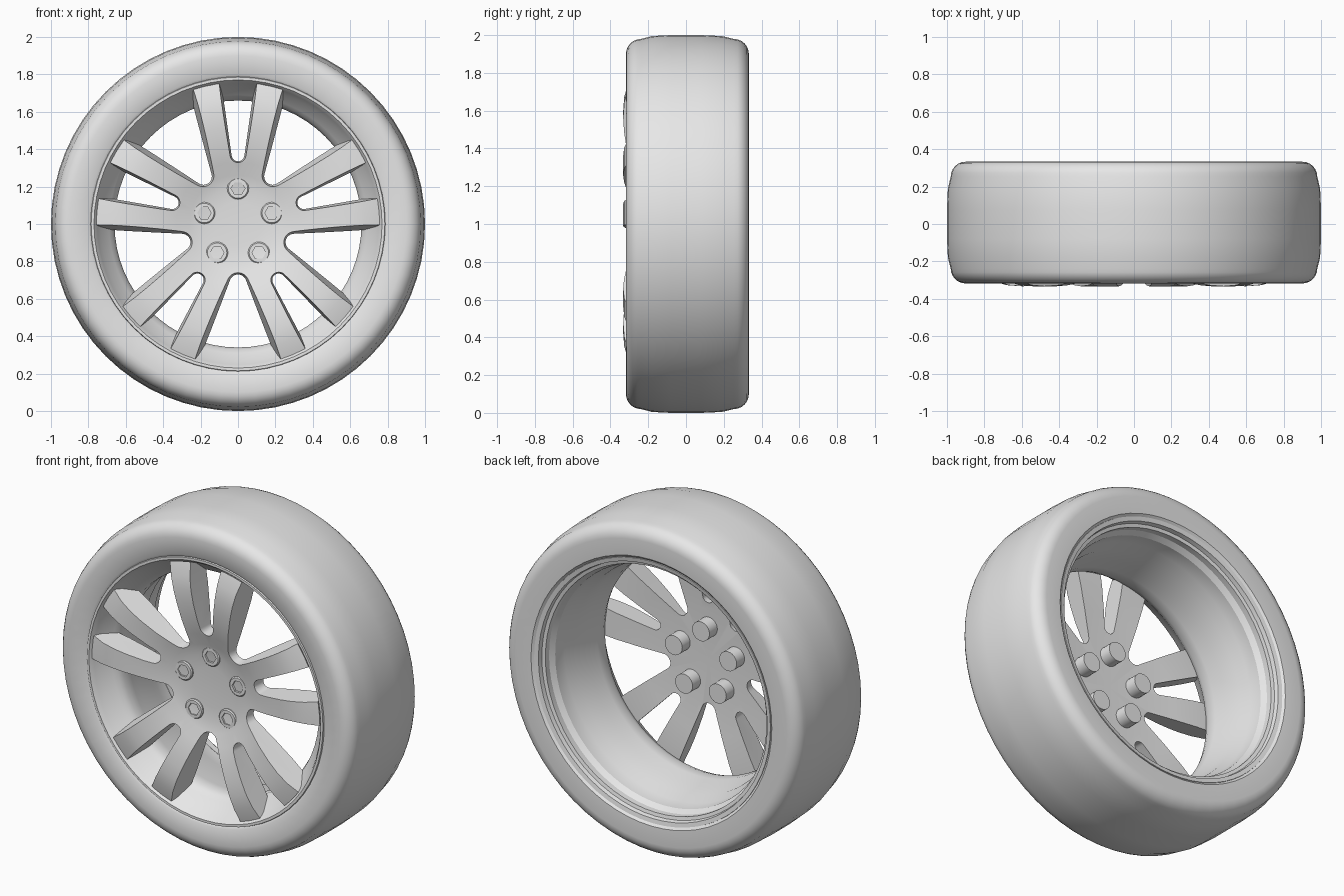
import bpy, bmesh
from math import sin, cos, pi, atan, radians

cube = bpy.data.objects.get("Cube")
if cube:
    bpy.data.objects.remove(cube, do_unlink=True)

GREY = (0.8, 0.8, 0.8, 1.0)
grey = bpy.data.materials.new("plain grey")
grey.use_nodes = True
grey.diffuse_color = GREY
grey.node_tree.nodes["Principled BSDF"].inputs["Base Color"].default_value = GREY


def finish(bm, name):
    """Turn a bmesh into an object with the grey material."""
    bmesh.ops.remove_doubles(bm, verts=bm.verts, dist=1e-5)
    bmesh.ops.recalc_face_normals(bm, faces=bm.faces)
    mesh = bpy.data.meshes.new(name)
    bm.to_mesh(mesh)
    bm.free()
    mesh.materials.append(grey)
    obj = bpy.data.objects.new(name, mesh)
    bpy.context.collection.objects.link(obj)
    return obj


def activate(obj):
    bpy.ops.object.select_all(action='DESELECT')
    obj.select_set(True)
    bpy.context.view_layer.objects.active = obj


def smooth(obj, angle=35):
    activate(obj)
    bpy.ops.object.shade_smooth_by_angle(angle=radians(angle))


def cut(obj, cutter):
    """Subtract the cutter and throw it away."""
    mod = obj.modifiers.new("cut", 'BOOLEAN')
    mod.operation = 'DIFFERENCE'
    mod.solver = 'EXACT'
    mod.object = cutter
    activate(obj)
    bpy.ops.object.modifier_apply(modifier=mod.name)
    bpy.data.objects.remove(cutter, do_unlink=True)


def loft(bm, loops, caps=False, wrap=False):
    """Skin a list of point loops with quads."""
    rings = [[bm.verts.new(p) for p in loop] for loop in loops]
    pairs = list(zip(rings, rings[1:]))
    if wrap:
        pairs.append((rings[-1], rings[0]))
    n = len(rings[0])
    for a, b in pairs:
        for i in range(n):
            j = (i + 1) % n
            bm.faces.new((a[i], a[j], b[j], b[i]))
    if caps:
        bm.faces.new(rings[0])
        bm.faces.new(rings[-1])


def ring(radius, y, sides, cx=0, cz=1, turn=0):
    return [(cx + radius * cos(turn + 2 * pi * i / sides), y,
             cz + radius * sin(turn + 2 * pi * i / sides)) for i in range(sides)]


def lathe(name, profile, sides=64):
    """Spin a closed (radius, y) profile around the axle."""
    bm = bmesh.new()
    loft(bm, [ring(r, y, sides) for r, y in profile], wrap=True)
    return finish(bm, name)


# Tyre: flat sidewalls and rounded shoulders
shoulder = [(0.90 + 0.08 * sin(a), 0.08 - 0.08 * cos(a))
            for a in (pi / 2 * k / 6 for k in range(7))]
front = [(0.785, -0.305), (0.80, -0.315)] + [(r, -0.318 + d) for r, d in shoulder]
back = [(0.785, 0.315), (0.80, 0.328)] + [(r, 0.333 - d) for r, d in shoulder]
crown = [(0.995, -0.18), (1.0, -0.08), (1.0, 0.08), (0.995, 0.19)]
smooth(lathe("tyre", front + crown + back[::-1]))

# Rim barrel: stepped lips and a narrow waist behind the spokes
smooth(lathe("rim_barrel", [
    (0.79, -0.30), (0.785, -0.315), (0.77, -0.315), (0.762, -0.305),
    (0.752, -0.29), (0.735, -0.26), (0.69, -0.21), (0.672, -0.19),
    (0.66, -0.16), (0.66, -0.10), (0.68, -0.03), (0.685, 0.08), (0.71, 0.14),
    (0.715, 0.22), (0.735, 0.25), (0.735, 0.285), (0.755, 0.29),
    (0.76, 0.315), (0.785, 0.32), (0.79, 0.30)]), 22)

# Dished face that becomes the hub and spokes
face = lathe("hub_and_spokes", [
    (0.0, -0.245), (0.12, -0.247), (0.20, -0.252), (0.26, -0.266),
    (0.33, -0.290), (0.42, -0.313), (0.52, -0.328), (0.60, -0.333),
    (0.68, -0.327), (0.757, -0.305), (0.735, -0.255), (0.68, -0.19),
    (0.60, -0.19), (0.45, -0.20), (0.30, -0.215), (0.0, -0.215)], 80)


def window(bm, turn, centre, slope, front_radius, back_radius):
    """Tapered wedge with a round inner end."""
    alpha = atan(slope)
    loops = []
    for radius, y in ((front_radius, -0.36), (back_radius, -0.16)):
        span = pi / 2 - alpha
        arc = [span * (k / 6 - 1) for k in range(13)]
        pts = [(radius * sin(t), centre - radius * cos(t)) for t in arc]
        u, r = pts[-1]
        end = u + (0.85 - r) * slope
        pts = [(-end, 0.85)] + pts + [(end, 0.85)]
        loops.append([(r * cos(turn) - u * sin(turn), y,
                       1 + r * sin(turn) + u * cos(turn)) for u, r in pts])
    loft(bm, loops, caps=True)


# Five slim windows within the spoke pairs, five wide ones between them
bm = bmesh.new()
for k in range(5):
    a = pi / 2 + k * 2 * pi / 5
    window(bm, a, 0.37, 0.15, 0.048, 0.030)
    window(bm, a + pi / 5, 0.315, 0.40, 0.072, 0.035)
cut(face, finish(bm, "window_cutter"))
smooth(face, 30)

# Wheel bolts: round heads with hexagonal sockets, stubs out of the back
bolts, sockets = bmesh.new(), bmesh.new()
for k in range(5):
    a = pi / 2 + k * 2 * pi / 5
    x, z = 0.19 * cos(a), 1 + 0.19 * sin(a)
    loft(bolts, [ring(r, y, 24, x, z) for r, y in
                 ((0.052, -0.262), (0.058, -0.256), (0.058, -0.14))], caps=True)
    loft(sockets, [ring(0.037, y, 6, x, z) for y in (-0.30, -0.235)], caps=True)
wheel_bolts = finish(bolts, "wheel_bolts")
cut(wheel_bolts, finish(sockets, "socket_cutter"))
smooth(wheel_bolts, 30)
